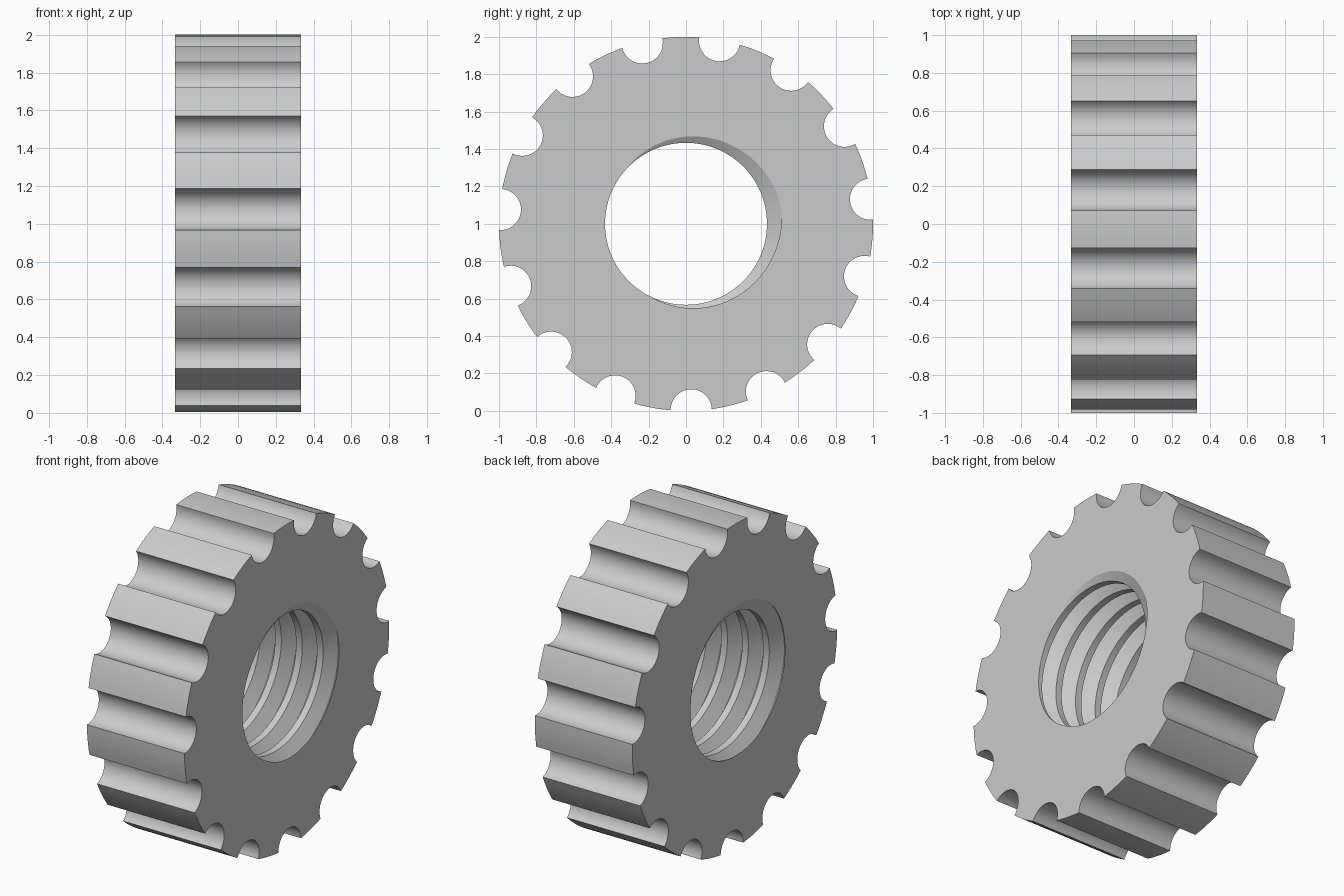
import bpy
import bmesh
from math import pi, sin, cos, acos, atan2, radians

cube = bpy.data.objects.get("Cube")
if cube:
    bpy.data.objects.remove(cube)

# Overall sizes (the nut's axis runs along x)
HALF_WIDTH = 0.333
CENTRE_Z = 1.0
NOTCHES = 15
NOTCH_START = radians(7.6)
NOTCH_RADIUS = 0.11
NOTCH_CENTRE = 0.995

# Internal thread: flat crests, steep flanks, narrow roots
PITCH = 0.143
CREST_RADIUS = 0.433
ROOT_RADIUS = 0.513
ROOT_ANGLE = radians(12)
THREAD_STEPS = 120
THREAD = [(-0.147, CREST_RADIUS), (0.147, CREST_RADIUS),
          (0.48, ROOT_RADIUS), (0.52, ROOT_RADIUS)]


def at(x, angle, radius):
    """Point at a polar position around the axis."""
    return (x, radius * cos(angle), CENTRE_Z + radius * sin(angle))


def rim_profile():
    """Polar (angle, radius) outline of the scalloped rim."""
    points = []
    pitch_angle = 2 * pi / NOTCHES
    half = acos((NOTCH_CENTRE ** 2 + 1 - NOTCH_RADIUS ** 2) / (2 * NOTCH_CENTRE))
    lip = atan2(sin(half), cos(half) - NOTCH_CENTRE)
    for n in range(NOTCHES):
        middle = NOTCH_START + n * pitch_angle
        # Round scallop
        steps = 20
        for i in range(steps + 1):
            a = 2 * pi - lip + (2 * lip - 2 * pi) * i / steps
            u = NOTCH_CENTRE + NOTCH_RADIUS * cos(a)
            v = NOTCH_RADIUS * sin(a)
            points.append((middle + atan2(v, u), (u * u + v * v) ** 0.5))
        # Curved land up to the next scallop
        for i in range(1, 5):
            points.append((middle + half + (pitch_angle - 2 * half) * i / 5, 1.0))
    return points


def add_rim(bm):
    outline = rim_profile()
    loops = [[bm.verts.new(at(x, a, r)) for a, r in outline]
             for x in (-HALF_WIDTH, HALF_WIDTH)]
    for i in range(len(outline)):
        j = (i + 1) % len(outline)
        bm.faces.new((loops[0][i], loops[0][j], loops[1][j], loops[1][i]))


def add_threaded_bore(bm):
    # Helical strips longer than the nut, trimmed flush at both ends
    columns = []
    for i in range(THREAD_STEPS):
        angle = 2 * pi * i / THREAD_STEPS
        lead = HALF_WIDTH + PITCH * ((angle - ROOT_ANGLE) / (2 * pi) - 0.5)
        columns.append([bm.verts.new(at(lead + PITCH * (turn + offset), angle, radius))
                        for turn in range(-8, 4) for offset, radius in THREAD])
    for i in range(THREAD_STEPS):
        last = i == THREAD_STEPS - 1
        here, there = columns[i], columns[(i + 1) % THREAD_STEPS]
        if last:
            there = there[len(THREAD):]
        for k in range(len(there) - 1):
            bm.faces.new((here[k], there[k], there[k + 1], here[k + 1]))
    for side in (-1, 1):
        bmesh.ops.bisect_plane(
            bm, geom=bm.verts[:] + bm.edges[:] + bm.faces[:], dist=1e-6,
            plane_co=(side * HALF_WIDTH, 0, 0), plane_no=(side, 0, 0),
            clear_outer=True)


bm = bmesh.new()
add_threaded_bore(bm)
add_rim(bm)

# Flat end faces between the rim and the bore
for side in (-1, 1):
    border = [e for e in bm.edges if e.is_boundary
              and all(abs(v.co.x - side * HALF_WIDTH) < 1e-4 for v in e.verts)]
    bmesh.ops.triangle_fill(bm, edges=border, use_beauty=True, normal=(side, 0, 0))
bmesh.ops.recalc_face_normals(bm, faces=bm.faces[:])

mesh = bpy.data.meshes.new("scalloped_nut")
bm.to_mesh(mesh)
bm.free()
nut = bpy.data.objects.new("scalloped_nut", mesh)
bpy.context.collection.objects.link(nut)

# Plain grey material
grey = bpy.data.materials.new("light_grey")
grey.use_nodes = True
colour = (0.6, 0.6, 0.6, 1)
grey.diffuse_color = colour
grey.node_tree.nodes["Principled BSDF"].inputs["Base Color"].default_value = colour
mesh.materials.append(grey)

bpy.ops.object.select_all(action="DESELECT")
nut.select_set(True)
bpy.context.view_layer.objects.active = nut
bpy.ops.object.shade_smooth_by_angle(angle=radians(30))
